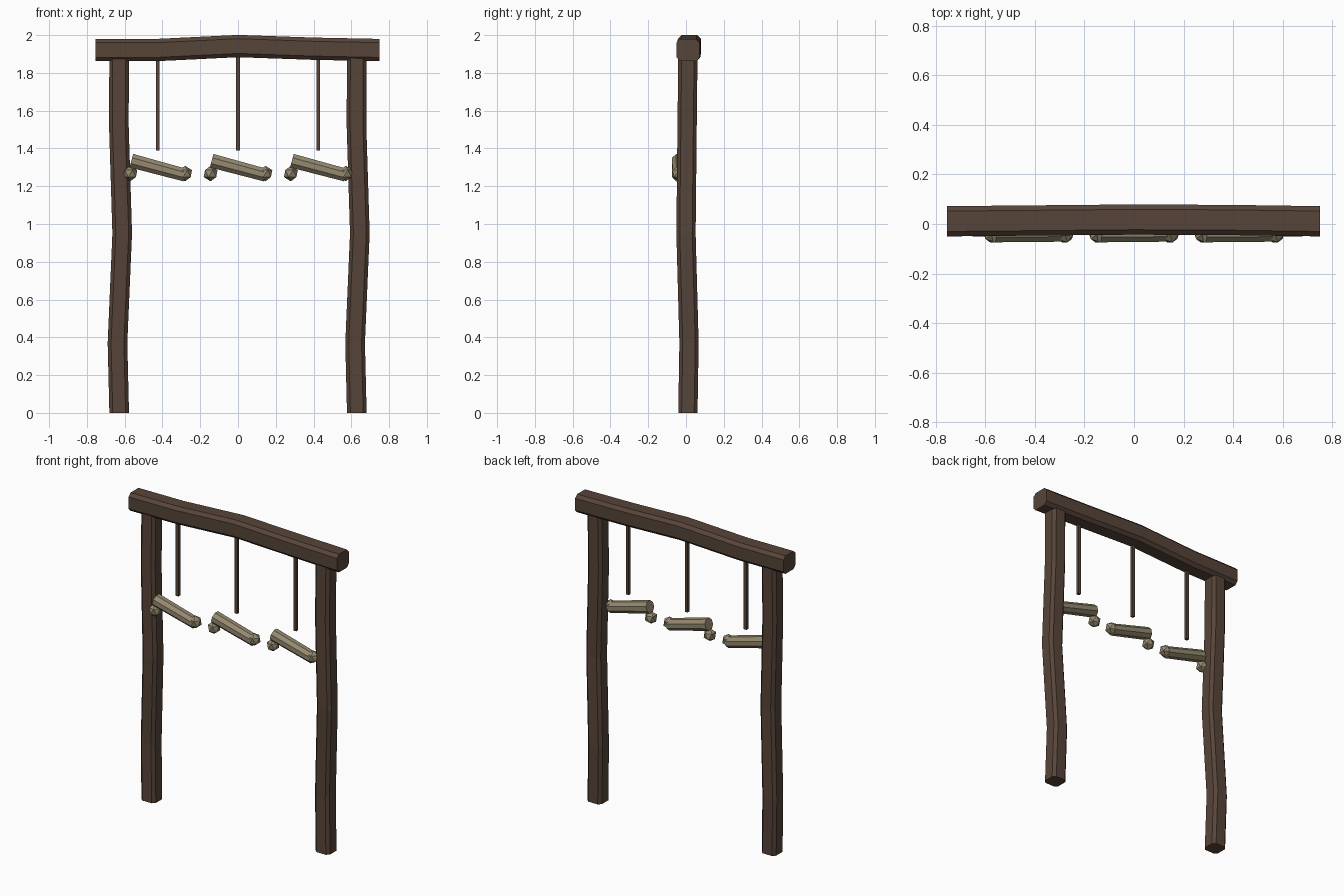
import bpy, bmesh, math
from mathutils import Vector, Matrix

if "Cube" in bpy.data.objects:
    bpy.data.objects.remove(bpy.data.objects["Cube"], do_unlink=True)


def make_material(name, color):
    mat = bpy.data.materials.new(name)
    mat.use_nodes = True
    mat.diffuse_color = (*color, 1)
    mat.node_tree.nodes["Principled BSDF"].inputs["Base Color"].default_value = (*color, 1)
    return mat


wood = make_material("dark_wood", (0.095, 0.059, 0.041))
bone = make_material("pale_bone", (0.300, 0.250, 0.160))


def finish(name, bm, mat):
    bmesh.ops.recalc_face_normals(bm, faces=bm.faces)
    mesh = bpy.data.meshes.new(name)
    bm.to_mesh(mesh)
    bm.free()
    mesh.materials.append(mat)
    obj = bpy.data.objects.new(name, mesh)
    bpy.context.collection.objects.link(obj)
    return obj


def timber(name, stations, half_u, half_v, chamfer, u, v):
    """Chamfered square section swept through the station centres."""
    a, b, c = half_u, half_v, chamfer
    section = [(a, b - c), (a - c, b), (c - a, b), (-a, b - c),
               (-a, c - b), (c - a, -b), (a - c, -b), (a, c - b)]
    bm = bmesh.new()
    rings = [[bm.verts.new(Vector(p) + u * s + v * t) for s, t in section] for p in stations]
    n = len(section)
    for low, high in zip(rings, rings[1:]):
        for i in range(n):
            j = (i + 1) % n
            bm.faces.new((low[i], low[j], high[j], high[i]))
    bm.faces.new(rings[0])
    bm.faces.new(rings[-1])
    return finish(name, bm, wood)


X, Y, Z = Vector((1, 0, 0)), Vector((0, 1, 0)), Vector((0, 0, 1))

# Two crooked posts with the same bend
bend = [(0, 0.01, 0), (-0.009, 0.016, 0.37), (0.016, 0, 0.95),
        (-0.002, 0.006, 1.53), (0, 0.01, 1.89)]
for name, px in (("right_post", -0.629), ("left_post", 0.629)):
    timber(name, [(px + x, y, z) for x, y, z in bend], 0.052, 0.051, 0.018, X, Y)

# Bowed top beam
timber("top_beam", [(-0.755, 0.011, 1.921), (-0.43, 0.014, 1.921), (0, 0.018, 1.942),
                    (0.4, 0.016, 1.928), (0.75, 0.011, 1.921)], 0.061, 0.059, 0.02, Y, Z)


# Hanging rods and the bones beneath them
def add_rod(name, x):
    bm = bmesh.new()
    bmesh.ops.create_cube(bm, size=1, matrix=Matrix.Translation((x, -0.012, 1.645))
                          @ Matrix.Diagonal((0.02, 0.02, 0.51, 1)))
    finish(name, bm, wood)


def add_bone(name, x):
    bm = bmesh.new()
    # Tilted shaft
    bmesh.ops.create_cone(bm, cap_ends=True, segments=8, radius1=0.04, radius2=0.037, depth=0.295,
                          matrix=Matrix.Translation((x + 0.003, -0.037, 1.297))
                          @ Matrix.Rotation(math.radians(105), 4, 'Y')
                          @ Matrix.Rotation(math.radians(22.5), 4, 'Z'))
    # Faceted knuckles
    for side in (-1, 1):
        bmesh.ops.create_icosphere(bm, subdivisions=1, radius=0.041,
                                   matrix=Matrix.Translation((x + side * 0.145, -0.039, 1.267)))
    finish(name, bm, bone)


for label, x in (("right", -0.425), ("middle", 0), ("left", 0.425)):
    add_rod(label + "_hanging_rod", x)
    add_bone(label + "_bone", x)
